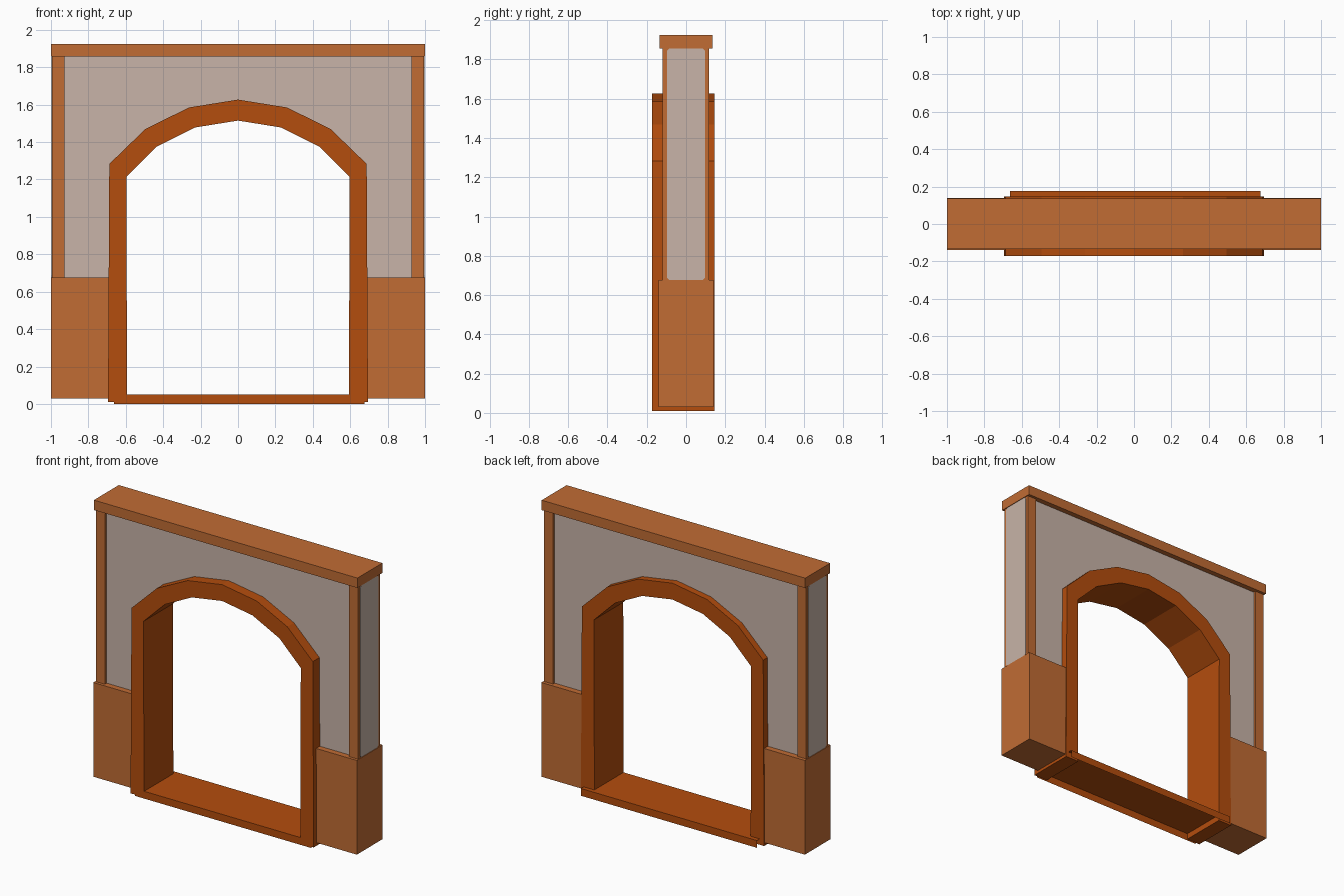
import bpy
import bmesh
from mathutils import Vector

if "Cube" in bpy.data.objects:
    bpy.data.objects.remove(bpy.data.objects["Cube"])


def material(name, rgb):
    m = bpy.data.materials.new(name)
    m.diffuse_color = (*rgb, 1.0)
    m.use_nodes = True
    m.node_tree.nodes["Principled BSDF"].inputs["Base Color"].default_value = m.diffuse_color
    return m


WOOD = material("light wood", (0.533, 0.150, 0.034))
TRIM = material("dark orange trim", (0.456, 0.074, 0.004))
PLASTER = material("plaster", (0.578, 0.456, 0.392))


def finish(name, bm, mat):
    me = bpy.data.meshes.new(name)
    bm.to_mesh(me)
    bm.free()
    me.materials.append(mat)
    ob = bpy.data.objects.new(name, me)
    bpy.context.collection.objects.link(ob)
    return ob


def box(name, x, y, z, mat, open_dirs=()):
    """Box from ranges; faces pointing along open_dirs are left out."""
    bm = bmesh.new()
    bmesh.ops.create_cube(bm, size=1)
    for v in bm.verts:
        v.co = Vector([r[0] if c < 0 else r[1] for c, r in zip(v.co, (x, y, z))])
    bm.normal_update()
    gone = [f for f in bm.faces if any(f.normal.dot(Vector(d)) > 0.9 for d in open_dirs)]
    bmesh.ops.delete(bm, geom=gone, context='FACES')
    return finish(name, bm, mat)


def band(name, outer, inner, y, mat):
    """Symmetric arch band: matching half outlines from foot to crown, given depth."""
    def full(half):
        return half + [(-px, pz) for px, pz in reversed(half[:-1])]
    bm = bmesh.new()
    rings = []
    for (ox, oz), (ix, iz) in zip(full(outer), full(inner)):
        rings.append([bm.verts.new(p) for p in
                      ((ox, y[0], oz), (ox, y[1], oz), (ix, y[1], iz), (ix, y[0], iz))])
    for a, b in zip(rings, rings[1:]):
        for i in range(4):
            j = (i + 1) % 4
            bm.faces.new((a[i], a[j], b[j], b[i]))
    bm.faces.new(rings[0])
    bm.faces.new(rings[-1])
    bmesh.ops.recalc_face_normals(bm, faces=bm.faces)
    return finish(name, bm, mat)


# Arched door frame
arch_outer = [(0.695, 0.01), (0.688, 1.283), (0.495, 1.47), (0.262, 1.585), (0, 1.627)]
arch_inner = [(0.593, 0.01), (0.597, 1.215), (0.435, 1.375), (0.23, 1.478), (0, 1.515)]
band("door_frame", arch_outer, arch_inner, (-0.172, 0.146), TRIM)

# Plaster wall around the arch
wall_outer = [(0.98, 0.6), (0.98, 1.3), (0.98, 1.87), (0.4, 1.87), (0, 1.87)]
wall_inner = [(0.645, 0.6), (0.645, 1.25), (0.465, 1.42), (0.245, 1.53), (0, 1.57)]
band("plaster_wall", wall_outer, wall_inner, (-0.1, 0.1), PLASTER)

# Hollow threshold, open below and at both ends
box("threshold", (-0.662, 0.675), (-0.17, 0.176), (0.0, 0.05), TRIM,
    ((0, 0, -1), (1, 0, 0), (-1, 0, 0)))

# Top beam
box("top_beam", (-1, 1), (-0.134, 0.136), (1.857, 1.925), WOOD)

# Base blocks, corner posts and plaster side panels
for s, side in ((-1, "left"), (1, "right")):
    def span(a, b):
        return tuple(sorted((s * a, s * b)))
    box(side + "_base_block", span(0.64, 1.0), (-0.14, 0.14), (0.03, 0.676), WOOD)
    box(side + "_corner_post", span(0.927, 0.994), (-0.12, 0.117), (0.66, 1.87), WOOD)
    # Side panel with clipped corners
    panel = box(side + "_side_panel", span(0.99, 0.997), (-0.098, 0.098), (0.677, 1.856), PLASTER)
    bm = bmesh.new()
    bm.from_mesh(panel.data)
    edges = [e for e in bm.edges if abs((e.verts[0].co - e.verts[1].co).x) > 0.003]
    bmesh.ops.bevel(bm, geom=edges, offset=0.012, segments=1, affect='EDGES')
    bm.to_mesh(panel.data)
    bm.free()
